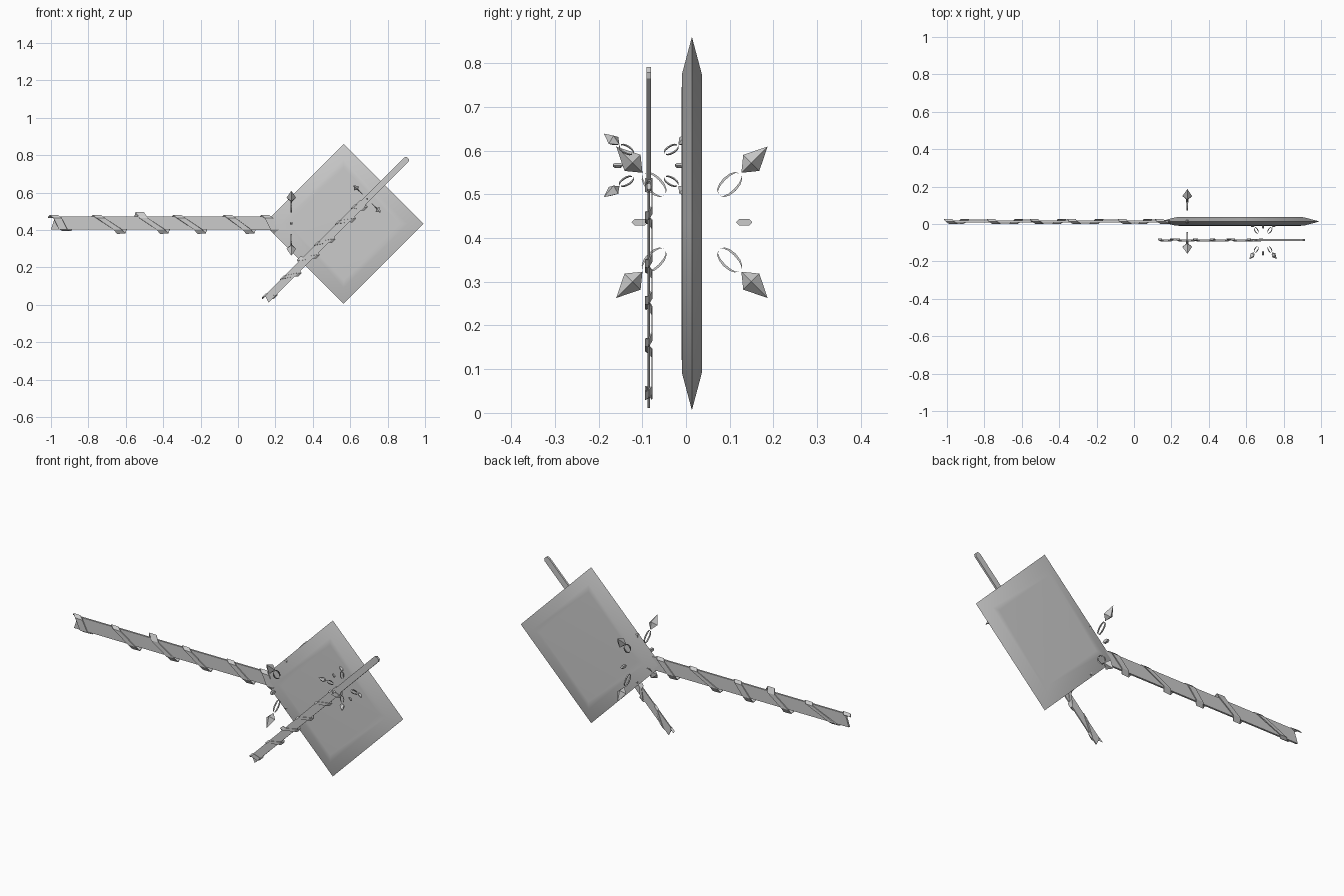
import bpy, bmesh
from math import cos, sin, pi, radians
from mathutils import Vector, Matrix

if "Cube" in bpy.data.objects:
    bpy.data.objects.remove(bpy.data.objects["Cube"])


def make(name, bm, matrix=None):
    bmesh.ops.recalc_face_normals(bm, faces=bm.faces)
    me = bpy.data.meshes.new(name)
    bm.to_mesh(me)
    bm.free()
    ob = bpy.data.objects.new(name, me)
    bpy.context.collection.objects.link(ob)
    if matrix:
        ob.matrix_world = matrix
    return ob


def loft(bm, rings, closed=True):
    """Skin a list of point rings; cap both ends."""
    rows = [[bm.verts.new(p) for p in r] for r in rings]
    n = len(rows[0])
    for a, b in zip(rows, rows[1:]):
        for i in range(n if closed else n - 1):
            j = (i + 1) % n
            bm.faces.new((a[i], a[j], b[j], b[i]))
    if closed:
        bm.faces.new(rows[0])
        bm.faces.new(rows[-1])


def slab(outline, half):
    """Extrude an x-z outline to both sides along y."""
    bm = bmesh.new()
    loft(bm, [[(x, y, z) for x, z in outline] for y in (-half, half)])
    return bm


# diamond plate with a knife-edge rim
bm = bmesh.new()
profile = [(.30, -.0235), (.3425, -.0225), (.427, 0), (.3425, .0225), (.30, .0235)]
loft(bm, [[(r * cos(k * pi / 2), y, r * sin(k * pi / 2)) for k in range(4)] for r, y in profile])
plate = make("diamond_plate", bm, Matrix.Translation((.565, .0135, .433)))
bpy.context.view_layer.objects.active = plate
plate.select_set(True)
bpy.ops.object.shade_smooth_by_angle(angle=radians(40))
plate.select_set(False)

# (top x, bottom x) of each ribbon pass over the front of the staff
PASSES = [(-1.27, -1.20), (-1.04, -.91), (-.81, -.68), (-.61, -.48), (-.34, -.22), (-.14, -.07)]


def ribbon():
    bm = bmesh.new()
    path = []
    for i, (t, b) in enumerate(PASSES):
        top = .058 if i == 2 else .042
        bot = -.04 if i == 0 else -.054
        path += [(t - .01, .012, .03), (t, 0, top), (t + .02, -.012, .028),
                 (b - .02, -.012, -.032), (b, 0, bot), (b + .01, .012, -.03)]
    loft(bm, [[(x - .022, y, z), (x + .022, y, z)] for x, y, z in path], closed=False)
    return bm


def crystal(bm):
    # stretched octahedron with its long point facing outward
    belt = [bm.verts.new((.026 * cos(k * pi / 2), 0.192, .026 * sin(k * pi / 2))) for k in range(4)]
    for tip in (.160, .245):
        v = bm.verts.new((0, tip, 0))
        for k in range(4):
            bm.faces.new((belt[k], belt[(k + 1) % 4], v))


def crescent(bm, side):
    # thin half of an almond ring, lying in the y-z plane
    rings = []
    for k in range(7):
        a = pi * k / 6
        y = .122 - .033 * cos(a)
        outer = side * (.004 + .016 * sin(a))
        inner = outer - side * (.001 + .0045 * sin(a))
        rings.append([(-.003, y, outer), (.003, y, outer), (.003, y, inner), (-.003, y, inner)])
    loft(bm, rings)


def bead(bm):
    # flat elongated hexagon
    pts = [(.101, 0), (.108, .0075), (.131, .0075), (.138, 0), (.131, -.0075), (.108, -.0075)]
    loft(bm, [[(x, y, z) for y, z in pts] for x in (-.006, .006)])


def ring_of(part, start):
    """Repeat a part four times about the staff axis."""
    bm = bmesh.new()
    for k in range(4):
        before = set(bm.verts)
        part(bm)
        new = [v for v in bm.verts if v not in before]
        bmesh.ops.rotate(bm, verts=new, cent=(0, 0, 0),
                         matrix=Matrix.Rotation(start + k * pi / 2, 3, 'X'))
    return bm


def staff(prefix, matrix):
    # flat blade with a slanted end, then the bare shaft
    make(prefix + "_blade", slab([(-1.285, -.033), (-.05, -.035), (-.05, .036), (-1.245, .036),
                                  (-1.265, .027)], .005), matrix)
    make(prefix + "_shaft", slab([(-.08, -.028), (.50, -.028), (.52, -.015), (.52, .015),
                                  (.50, .028), (-.08, .028)], .009), matrix)
    # wrapped ribbon
    rib = make(prefix + "_ribbon", ribbon(), matrix)
    sol = rib.modifiers.new("thickness", 'SOLIDIFY')
    sol.thickness = .005
    sol.offset = 0
    # floating guard ornaments
    make(prefix + "_crystals", ring_of(crystal, pi / 4), matrix)
    make(prefix + "_crescents_a", ring_of(lambda b: crescent(b, 1), pi / 4), matrix)
    make(prefix + "_crescents_b", ring_of(lambda b: crescent(b, -1), pi / 4), matrix)
    make(prefix + "_beads", ring_of(bead, 0), matrix)


staff("long_staff", Matrix.Translation((.285, .0135, .436)))
staff("short_staff", Matrix.Translation((.69, -.085, .566))
      @ Matrix.Rotation(-pi / 4, 4, 'Y') @ Matrix.Scale(.595, 4))
